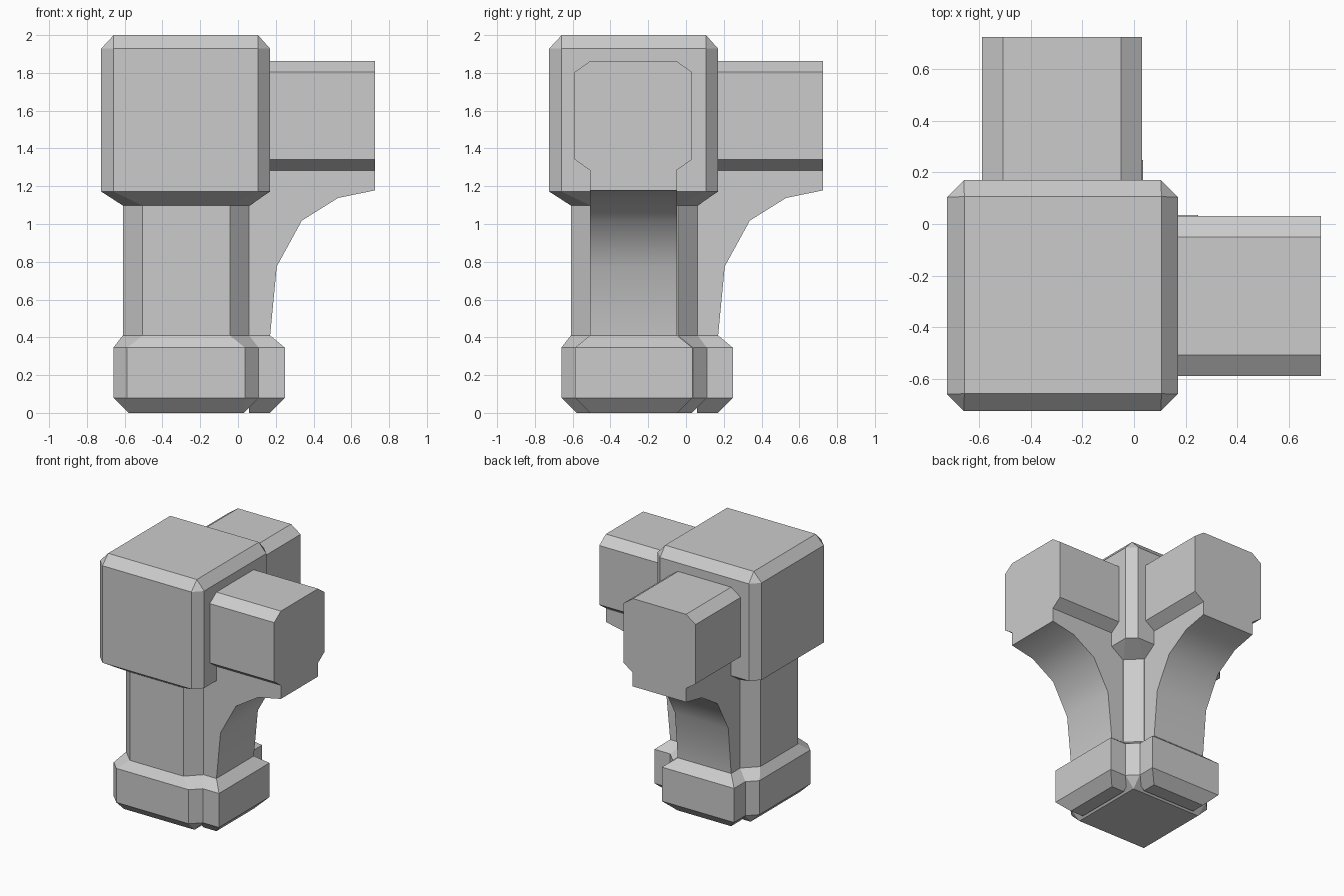
import bpy, bmesh, math

if "Cube" in bpy.data.objects:
    bpy.data.objects.remove(bpy.data.objects["Cube"])


def loft(name, rings, swap=False, smooth=None):
    """Skin a list of matching closed rings; swap mirrors across the x=y diagonal."""
    bm = bmesh.new()
    rows = [[bm.verts.new((y, x, z) if swap else (x, y, z)) for x, y, z in r] for r in rings]
    n = len(rows[0])
    for a, b in zip(rows, rows[1:]):
        for i in range(n):
            j = (i + 1) % n
            bm.faces.new((a[i], a[j], b[j], b[i]))
    bm.faces.new(rows[0])
    bm.faces.new(rows[-1])
    bmesh.ops.remove_doubles(bm, verts=bm.verts, dist=1e-4)
    bmesh.ops.recalc_face_normals(bm, faces=bm.faces)
    me = bpy.data.meshes.new(name)
    bm.to_mesh(me)
    bm.free()
    ob = bpy.data.objects.new(name, me)
    bpy.context.collection.objects.link(ob)
    if smooth:
        bpy.ops.object.select_all(action='DESELECT')
        ob.select_set(True)
        bpy.context.view_layer.objects.active = ob
        bpy.ops.object.shade_smooth_by_angle(angle=math.radians(smooth))
    return ob


def octagon(a0, a1, b0, b1, ca, cb):
    """Rectangle with its corners cut by ca along a and cb along b."""
    return [(a0 + ca, b0), (a1 - ca, b0), (a1, b0 + cb), (a1, b1 - cb),
            (a1 - ca, b1), (a0 + ca, b1), (a0, b1 - cb), (a0, b0 + cb)]


# Corner post: base, shaft and cap as one stack of octagons (z, low, high, corner cut)
levels = [(0, -.578, .03, 0), (.08, -.66, .11, .073), (.345, -.66, .11, .073),
          (.41, -.61, .062, .105), (1.098, -.61, .062, .105),
          (1.172, -.725, .17, .065), (1.928, -.725, .17, .065), (2, -.658, .106, 0)]
loft("corner_post", [[(x, y, z) for x, y in octagon(lo, hi, lo, hi, c, c)]
                     for z, lo, hi, c in levels])

# Beam end section, curved bracket profile (x, z) and foot levels (z, x end, y low, y high)
beam = octagon(-.59, .032, 1.284, 1.862, .082, .058)
curve = [(0, .38), (.168, .38), (.17, .41), (.205, .775), (.338, 1.018), (.53, 1.138),
         (.725, 1.178), (.725, 1.284), (0, 1.284)]
foot = [(0, .17, -.508, -.046), (.08, .248, -.588, .034),
        (.345, .248, -.588, .034), (.41, .17, -.508, -.048)]

for side, swap in (("right", False), ("back", True)):
    loft(side + "_beam", [[(x, y, z) for y, z in beam] for x in (.05, .725)], swap)
    loft(side + "_bracket", [[(x, y, z) for x, z in curve] for y in (-.508, -.048)], swap, 40)
    loft(side + "_foot", [[(.058, lo, z), (end, lo, z), (end, hi, z), (.058, hi, z)]
                          for z, end, lo, hi in foot], swap)
